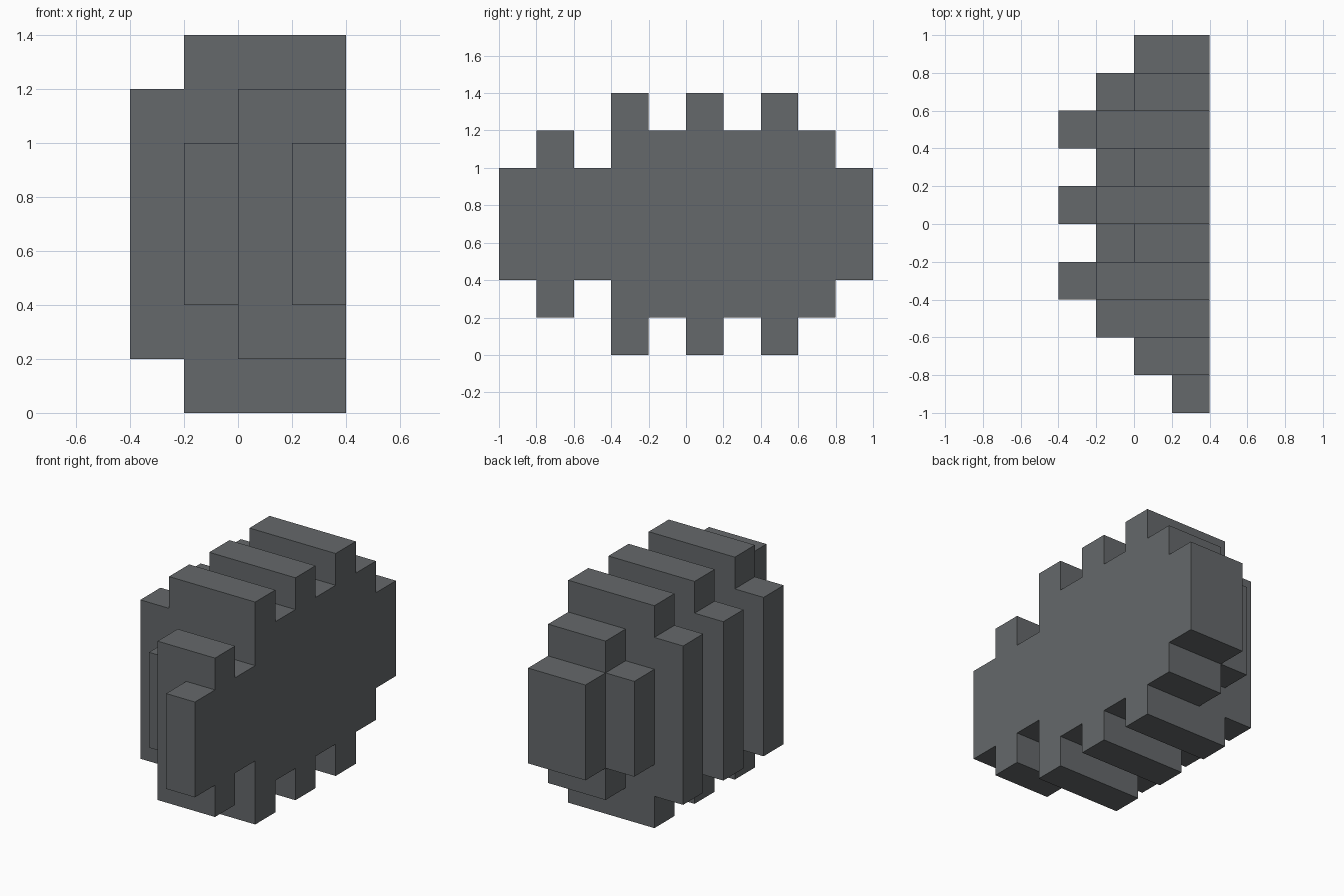
import bpy
import bmesh

cube = bpy.data.objects.get("Cube")
if cube:
    bpy.data.objects.remove(cube, do_unlink=True)

U = 0.2  # block size

# Single flat grey
grey = bpy.data.materials.new("slate_grey")
grey.use_nodes = True
colour = (0.130, 0.140, 0.146, 1)
grey.diffuse_color = colour
bsdf = next(n for n in grey.node_tree.nodes if n.type == "BSDF_PRINCIPLED")
bsdf.inputs["Base Color"].default_value = colour

# Slices as columns (x from, x to, z from, z to) in block units
RIB = [(0, 1, 1, 6), (1, 4, 0, 7)]      # tall ribs
GROOVE = [(1, 2, 2, 5), (2, 4, 1, 6)]   # recessed bands between ribs
SLICES = [
    [(3, 4, 2, 5)],                     # front tip
    [(2, 4, 1, 6)],                     # front collar
    [(1, 4, 2, 5)],                     # neck
    RIB, GROOVE, RIB, GROOVE, RIB, GROOVE,
    [(2, 4, 2, 5)],                     # rear end
]

cells = {(x, y, z)
         for y, boxes in enumerate(SLICES)
         for x0, x1, z0, z1 in boxes
         for x in range(x0, x1)
         for z in range(z0, z1)}

# Outer skin: one quad wherever a block has no neighbour
bm = bmesh.new()
verts = {}


def corner(p):
    if p not in verts:
        verts[p] = bm.verts.new((p[0] * U - 0.4, p[1] * U - 1.0, p[2] * U))
    return verts[p]


for cell in sorted(cells):
    for axis in range(3):
        for side in (0, 1):
            neighbour = list(cell)
            neighbour[axis] += 2 * side - 1
            if tuple(neighbour) in cells:
                continue
            quad = []
            for a, b in ((0, 0), (1, 0), (1, 1), (0, 1)):
                p = list(cell)
                p[axis] += side
                p[(axis + 1) % 3] += a
                p[(axis + 2) % 3] += b
                quad.append(corner(tuple(p)))
            bm.faces.new(quad if side else quad[::-1])

# Merge coplanar quads into clean flat faces
bmesh.ops.dissolve_limit(bm, angle_limit=0.01, verts=bm.verts[:], edges=bm.edges[:])

mesh = bpy.data.meshes.new("ribbed_half_shell")
bm.to_mesh(mesh)
bm.free()
mesh.materials.append(grey)
shell = bpy.data.objects.new("ribbed_half_shell", mesh)
bpy.context.collection.objects.link(shell)
